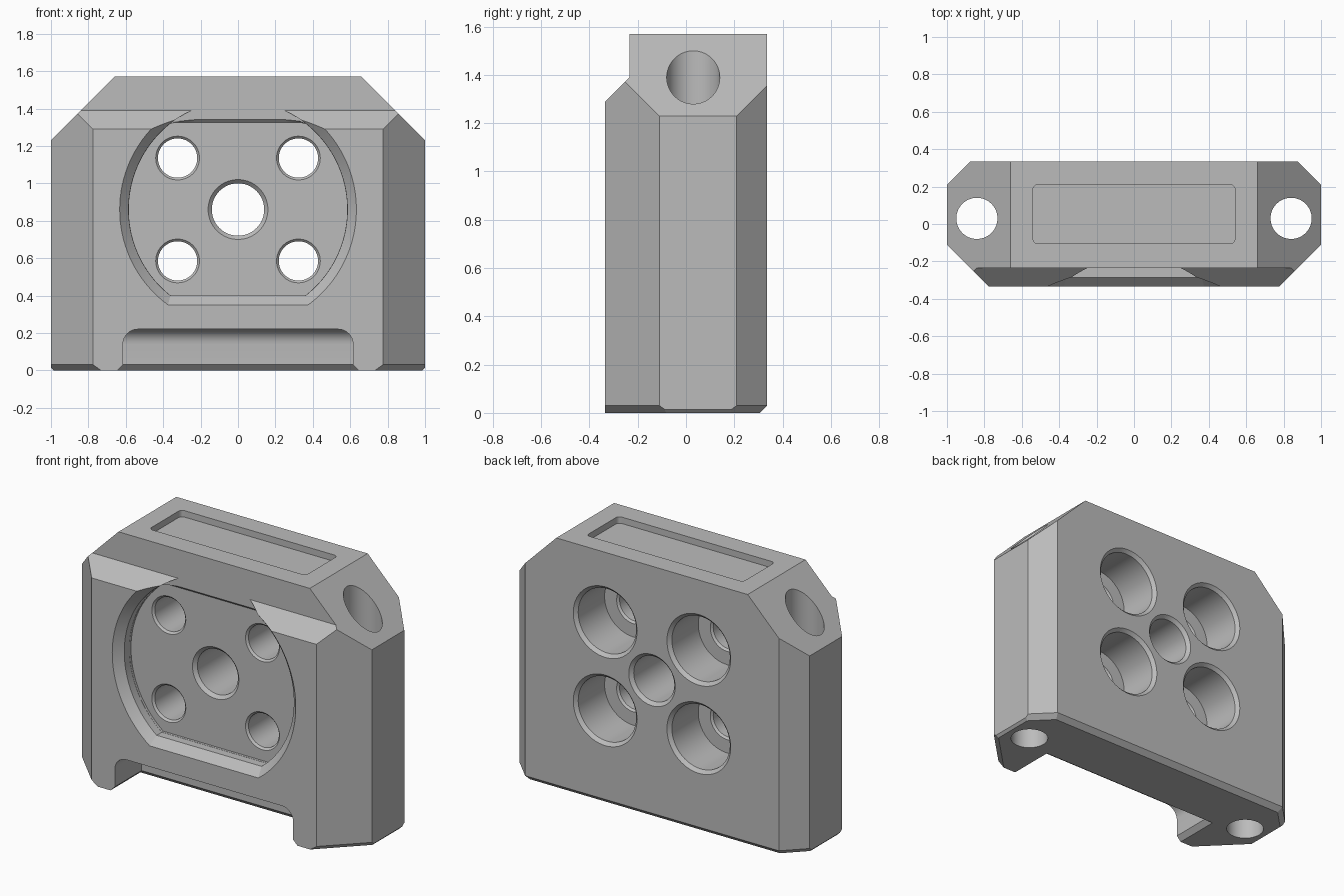
import bpy, bmesh
from math import sin, cos, pi, acos
from mathutils import Vector

default = bpy.data.objects.get("Cube")
if default:
    bpy.data.objects.remove(default, do_unlink=True)

grey = bpy.data.materials.new("matte grey")
grey.use_nodes = True
grey.diffuse_color = (0.5, 0.5, 0.5, 1)
grey.node_tree.nodes["Principled BSDF"].inputs["Base Color"].default_value = (0.5, 0.5, 0.5, 1)


def make(name, bm):
    bmesh.ops.recalc_face_normals(bm, faces=bm.faces[:])
    mesh = bpy.data.meshes.new(name)
    bm.to_mesh(mesh)
    bm.free()
    ob = bpy.data.objects.new(name, mesh)
    bpy.context.collection.objects.link(ob)
    mesh.materials.append(grey)
    return ob


def loft(rings):
    """Closed solid through rings of equal length."""
    bm = bmesh.new()
    rows = [[bm.verts.new(p) for p in ring] for ring in rings]
    for a, b in zip(rows, rows[1:]):
        for i in range(len(a)):
            j = (i + 1) % len(a)
            bm.faces.new((a[i], a[j], b[j], b[i]))
    bm.faces.new(rows[0])
    bm.faces.new(rows[-1])
    return bm


def block(x0, x1, y0, y1, z0, z1):
    return loft([[(x0, y0, z), (x1, y0, z), (x1, y1, z), (x0, y1, z)] for z in (z0, z1)])


def round_edges(bm, test, radius, segments):
    edges = [e for e in bm.edges if test((e.verts[0].co + e.verts[1].co) / 2)]
    bmesh.ops.bevel(bm, geom=edges, offset=radius, segments=segments,
                    profile=0.5, affect='EDGES')


def cut(body, name, bm):
    cutter = make(name, bm)
    cutter.hide_render = True
    mod = body.modifiers.new(name, 'BOOLEAN')
    mod.operation, mod.solver, mod.object = 'DIFFERENCE', 'EXACT', cutter
    bpy.context.view_layer.objects.active = body
    bpy.ops.object.modifier_apply(modifier=name)
    bpy.data.objects.remove(cutter, do_unlink=True)


def bore(x, z, profile, n=64):
    """Round cutter along y from (y, radius) pairs."""
    return loft([[(x + r * cos(2 * pi * i / n), y, z + r * sin(2 * pi * i / n))
                  for i in range(n)] for y, r in profile])


# Main block: a box trimmed by mirrored planes
bm = block(-1, 1, -0.335, 0.335, 0, 1.57)
planes = [((0.66, 0, 1.57), (1, 0, 1)),            # sloped shoulders
          ((0.775, -0.335, 0), (1, -1, 0)),        # front corners
          ((0.875, 0.335, 0), (1, 1, 0)),          # back corners
          ((1, 0, 0.015), (1, 0, -1)),             # bottom chamfers
          ((0.775, -0.335, 0.03), (1, -1, -1.41)),
          ((0.875, 0.335, 0.03), (1, 1, -1.41)),
          ((0, 0.335, 0.03), (0, 1, -1))]
for co, no in planes:
    for s in ((1, -1) if no[0] else (1,)):
        geom = bm.verts[:] + bm.edges[:] + bm.faces[:]
        res = bmesh.ops.bisect_plane(bm, geom=geom, plane_co=(co[0] * s, co[1], co[2]),
                                     plane_no=Vector((no[0] * s, no[1], no[2])).normalized(),
                                     clear_outer=True)
        edges = [e for e in res["geom_cut"] if isinstance(e, bmesh.types.BMEdge)]
        bmesh.ops.holes_fill(bm, edges=edges, sides=0)
body = make("mounting_block", bm)

# Step and slope along the upper front
step = [(-0.235, 1.8), (-0.235, 1.39), (-0.435, 1.19), (-0.6, 1.19), (-0.6, 1.8)]
cut(body, "front_step", loft([[(x, y, z) for y, z in step] for x in (-1.3, 1.3)]))


# Round front pocket with a flat bottom and a chamfered rim
def pocket_ring(y, r, flat, top=9, n=96):
    a = acos(flat / r)
    pts = []
    for i in range(n + 1):
        t = a + (2 * pi - 2 * a) * i / n
        pts.append((r * sin(t), y, min(0.86 - r * cos(t), top)))
    return pts


cut(body, "pocket", loft([pocket_ring(-0.235, 0.585, 0.46), pocket_ring(-0.285, 0.585, 0.46),
                          pocket_ring(-0.385, 0.681, 0.56)]))
cut(body, "pocket_floor", loft([pocket_ring(-0.22, 0.584, 0.459, 1.325),
                                pocket_ring(-0.28, 0.584, 0.459, 1.385)]))

# Centre hole and four counterbored screw holes
cut(body, "centre_hole", bore(0, 0.86, [(-0.24, 0.18), (-0.2, 0.14), (0.315, 0.14), (0.355, 0.18)]))
for x in (-0.323, 0.323):
    for z in (0.585, 1.135):
        cut(body, "screw_hole", bore(x, z, [(-0.24, 0.137), (-0.208, 0.105), (0.043, 0.105),
                                            (0.055, 0.117), (0.055, 0.2), (0.315, 0.2),
                                            (0.355, 0.24)]))

# Vertical side holes
for x in (-0.84, 0.84):
    ring = [(x + 0.11 * cos(2 * pi * i / 64), 0.03 + 0.11 * sin(2 * pi * i / 64)) for i in range(64)]
    cut(body, "side_hole", loft([[(px, py, z) for px, py in ring] for z in (-0.2, 1.9)]))

# Shallow recess in the top
bm = block(-0.54, 0.54, -0.105, 0.21, 1.53, 1.7)
round_edges(bm, lambda c: abs(c.x) > 0.5 and 1.6 < c.z < 1.65, 0.025, 4)
cut(body, "top_recess", bm)

# Rounded slot under the front, with a chamfered lower edge
bm = block(-0.615, 0.615, -0.6, -0.07, -0.1, 0.22)
round_edges(bm, lambda c: c.z > 0.2 and (abs(c.x) > 0.6 or c.y > -0.1), 0.08, 8)
cut(body, "bottom_slot", bm)
cut(body, "slot_chamfer", loft([[(-w, -0.6, z), (w, -0.6, z), (w, y, z), (-w, y, z)]
                                for w, y, z in ((0.665, -0.02, -0.02), (0.615, -0.07, 0.03))]))

# Smooth curved walls, keep machined edges crisp
bpy.ops.object.select_all(action='DESELECT')
body.select_set(True)
bpy.context.view_layer.objects.active = body
bpy.ops.object.shade_smooth_by_angle(angle=pi / 8)
